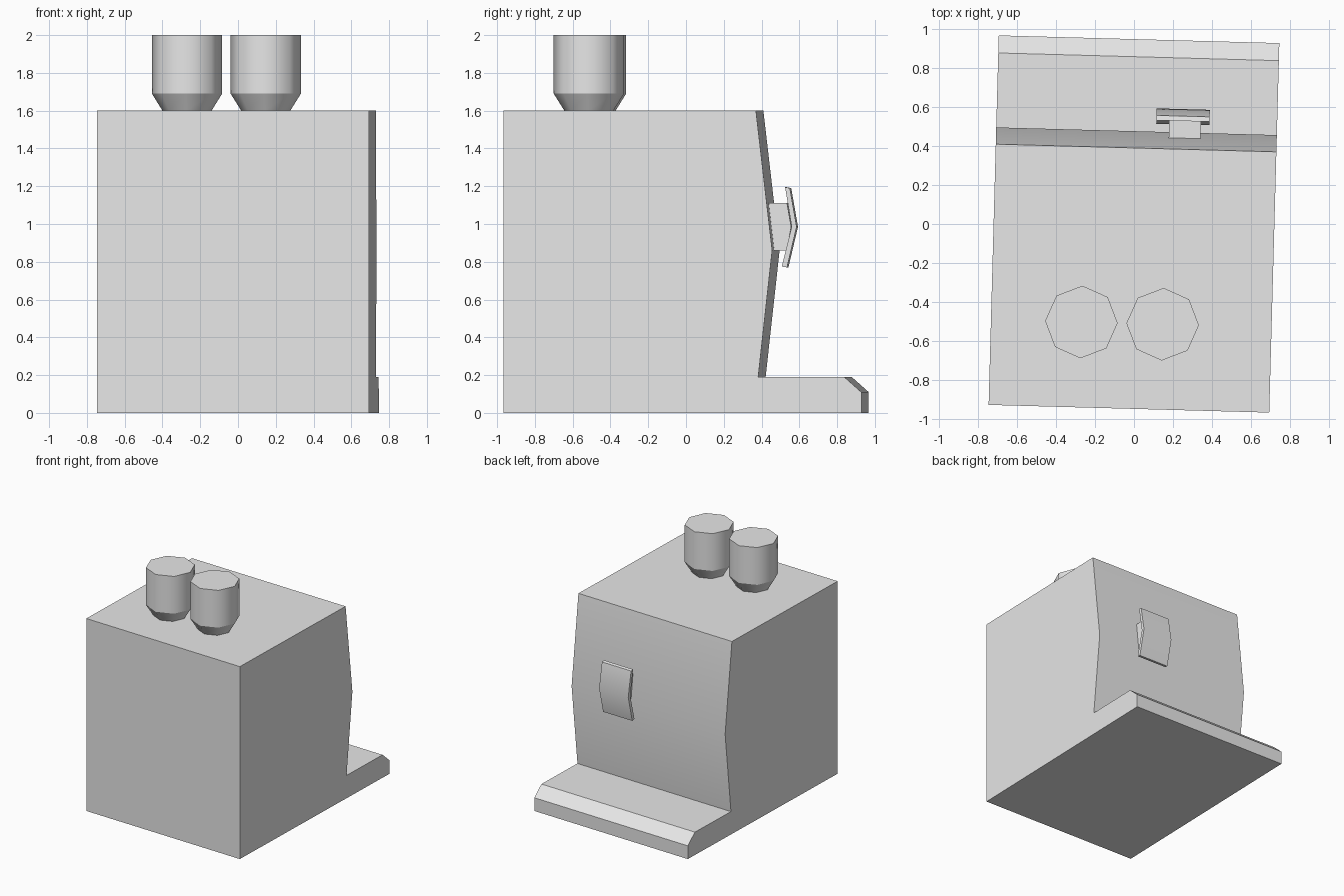
import bpy, bmesh, math
from mathutils import Matrix

cube = bpy.data.objects.get("Cube")
if cube:
    bpy.data.objects.remove(cube, do_unlink=True)

grey = bpy.data.materials.new("plain_grey")
grey.use_nodes = True
grey.diffuse_color = (0.8, 0.8, 0.8, 1)
grey.node_tree.nodes["Principled BSDF"].inputs["Base Color"].default_value = (0.8, 0.8, 0.8, 1)

# The whole model is turned slightly about the vertical axis
TURN = Matrix.Rotation(math.radians(-1.57), 4, "Z")


def finish(name, bm, sharp):
    """Smooth the faces, keep the edges chosen by the rule sharp, make the object."""
    bmesh.ops.recalc_face_normals(bm, faces=bm.faces)
    for face in bm.faces:
        face.smooth = True
    for edge in bm.edges:
        edge.smooth = not sharp(edge)
    mesh = bpy.data.meshes.new(name)
    bm.to_mesh(mesh)
    bm.free()
    mesh.materials.append(grey)
    obj = bpy.data.objects.new(name, mesh)
    obj.matrix_world = TURN
    bpy.context.collection.objects.link(obj)
    return obj


def extrude_profile(name, profile, x0, x1):
    """Sweep a side outline of (y, z) points from x0 to x1."""
    bm = bmesh.new()
    face = bm.faces.new([bm.verts.new((x0, y, z)) for y, z in profile])
    swept = bmesh.ops.extrude_face_region(bm, geom=[face])["geom"]
    verts = [v for v in swept if isinstance(v, bmesh.types.BMVert)]
    bmesh.ops.translate(bm, verts=verts, vec=(x1 - x0, 0, 0))
    return finish(name, bm, lambda e: e.calc_face_angle(0) > math.radians(30))


def canister(name, x, y, rings, sides=8):
    """Stack of octagonal rings (radius, z), with sharp rims and soft walls."""
    bm = bmesh.new()
    loops = []
    for radius, z in rings:
        ring = bmesh.ops.create_circle(
            bm, segments=sides, radius=radius, matrix=Matrix.Translation((x, y, z)))
        loops.append(ring["verts"])
    for low, high in zip(loops, loops[1:]):
        for i in range(sides):
            j = (i + 1) % sides
            bm.faces.new((low[i], low[j], high[j], high[i]))
    bm.faces.new(loops[0])
    bm.faces.new(loops[-1])
    return finish(name, bm, lambda e: abs(e.verts[0].co.z - e.verts[1].co.z) < 1e-4)


# Cabinet with a bowed back and a bevelled step at its foot
extrude_profile("cabinet", [
    (-0.948, 0), (0.948, 0), (0.948, 0.11), (0.858, 0.19),
    (0.402, 0.19), (0.476, 0.86), (0.39, 1.6), (-0.948, 1.6)], -0.72, 0.72)

# Door handle: stem against the back, bent grip plate
extrude_profile("handle_stem", [
    (0.476, 0.86), (0.54, 0.86), (0.566, 0.985), (0.544, 1.11), (0.446, 1.11)], 0.166, 0.329)
extrude_profile("handle_plate", [
    (0.517, 0.775), (0.545, 0.77), (0.596, 0.985), (0.56, 1.19),
    (0.535, 1.195), (0.57, 0.985)], 0.10, 0.373)

# Two canisters on the roof
for side, x in (("right", -0.256), ("left", 0.161)):
    canister(side + "_canister", x, -0.51, [(0.13, 1.6), (0.186, 1.69), (0.186, 2.0)])
